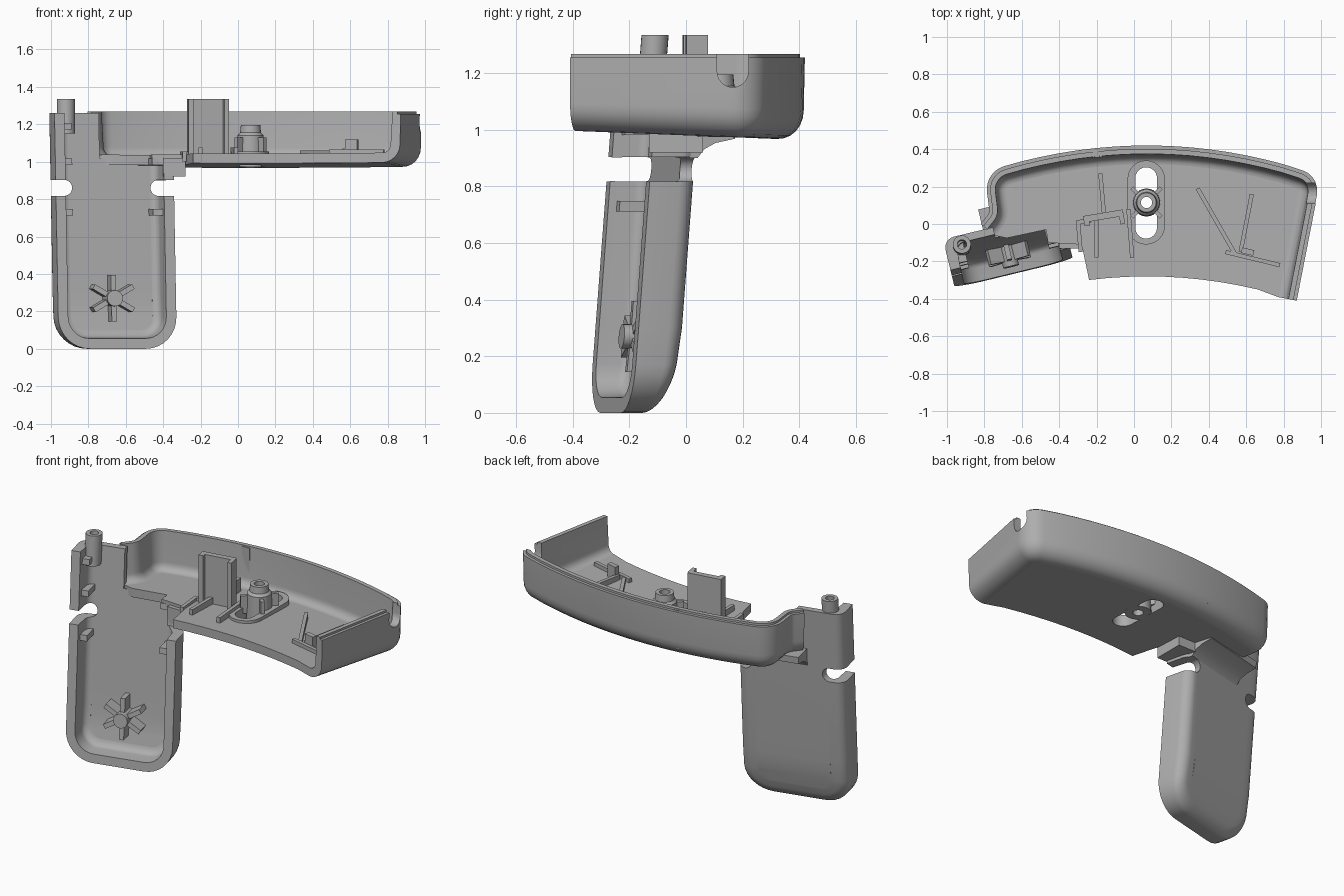
import bpy, bmesh, math
from mathutils import Vector

cube = bpy.data.objects.get("Cube")
if cube:
    bpy.data.objects.remove(cube)

grey = bpy.data.materials.new("mid_grey")
grey.use_nodes = True
grey.diffuse_color = (0.42, 0.42, 0.42, 1)
grey.node_tree.nodes["Principled BSDF"].inputs["Base Color"].default_value = (0.42, 0.42, 0.42, 1)
parts = []


# Coordinate frames: plain world, sloping tray, leaning turned grip
def world(x, y, z):
    return Vector((x, y, z))


def tray(x, y, z):
    return Vector((x, y, z - 0.04 * y * min(1, max(0, (1.25 - z) / 0.25))))


def grip(u, z, v):
    v *= 1 - 0.3 * max(0, (0.3 - z) / 0.3) ** 2
    v += 0.078 * (z - 0.1)
    return Vector((-0.96 + 0.972 * u - 0.235 * v, -0.335 + 0.235 * u + 0.972 * v, z))


def finish(name, bm):
    bmesh.ops.recalc_face_normals(bm, faces=bm.faces)
    mesh = bpy.data.meshes.new(name)
    bm.to_mesh(mesh)
    bm.free()
    mesh.materials.append(grey)
    ob = bpy.data.objects.new(name, mesh)
    bpy.context.scene.collection.objects.link(ob)
    parts.append(ob)
    return ob


def rounded(corners, steps=8):
    """Polyline from (x, y, radius) corners."""
    out = []
    for i, (x, y, r) in enumerate(corners):
        p = Vector((x, y))
        if r == 0:
            out.append(p)
            continue
        a = (Vector(corners[i - 1][:2]) - p).normalized()
        b = (Vector(corners[i + 1][:2]) - p).normalized()
        half = a.angle(b) / 2
        mid = p + (a + b).normalized() * r / math.sin(half)
        s = p + a * r / math.tan(half) - mid
        e = p + b * r / math.tan(half) - mid
        turn = s.angle(e)
        for k in range(steps + 1):
            t = k / steps
            out.append(mid + (s * math.sin((1 - t) * turn) + e * math.sin(t * turn)) / math.sin(turn))
    return out


def offset(path, d):
    """Shift an open path to its left by d."""
    out = []
    for i, p in enumerate(path):
        a = (p - path[i - 1]).normalized() if i else None
        b = (path[i + 1] - p).normalized() if i < len(path) - 1 else a
        a = a or b
        t = (a + b).normalized()
        out.append(p + Vector((-t.y, t.x)) * d / max(0.5, t.dot(a)))
    return out


def skin(name, rings, closed):
    """Bridge closed rings of points, capping the ends of an open run."""
    bm = bmesh.new()
    vs = [[bm.verts.new(p) for p in ring] for ring in rings]
    n = len(vs[0])
    for i in range(len(vs) if closed else len(vs) - 1):
        a, b = vs[i], vs[(i + 1) % len(vs)]
        for j in range(n):
            k = (j + 1) % n
            bm.faces.new((a[j], a[k], b[k], b[j]))
    if not closed:
        bm.faces.new(vs[0])
        bm.faces.new(vs[-1])
    return finish(name, bm)


def sweep(name, path, section, place):
    lines = [(offset(path, d), h) for d, h in section]
    return skin(name, [[place(l[i].x, l[i].y, h) for l, h in lines] for i in range(len(path))], False)


def lathe(name, profile, place, n=24):
    rings = [[place(r * math.cos(a), r * math.sin(a), z) for r, z in profile]
             for a in (math.tau * i / n for i in range(n))]
    return skin(name, rings, True)


def prism(name, pts, lo, hi, place=world, cuts=()):
    bm = bmesh.new()
    a, b = ([bm.verts.new((p[0], p[1], h)) for p in pts] for h in (lo, hi))
    bm.faces.new(a)
    bm.faces.new(b)
    for i in range(len(pts)):
        k = (i + 1) % len(pts)
        bm.faces.new((a[i], a[k], b[k], b[i]))
    for c in cuts:
        bmesh.ops.bisect_plane(bm, geom=bm.verts[:] + bm.edges[:] + bm.faces[:],
                               plane_co=(0, c, 0), plane_no=(0, 1, 0))
    for v in bm.verts:
        v.co = place(*v.co)
    return finish(name, bm)


def rect(x0, x1, y0, y1):
    return [(x0, y0), (x1, y0), (x1, y1), (x0, y1)]


def bar(name, a, b, width, z0, z1):
    a, b = Vector(a), Vector(b)
    t = (b - a).normalized() * width / 2
    s = Vector((-t.y, t.x))
    return prism(name, [a + s, a - s, b - s, b + s], z0, z1)


def stadium(a, b, r, n=12):
    a, b = Vector(a), Vector(b)
    base = math.atan2(b.y - a.y, b.x - a.x)
    return [c + r * Vector((math.cos(t), math.sin(t))) for c, start in ((b, base - math.pi / 2), (a, base + math.pi / 2))
            for t in (start + math.pi * i / n for i in range(n + 1))]


def cut(targets, cutter):
    for ob in targets:
        mod = ob.modifiers.new("cut", 'BOOLEAN')
        mod.operation, mod.solver, mod.object = 'DIFFERENCE', 'EXACT', cutter
        bpy.context.view_layer.update()
        ev = ob.evaluated_get(bpy.context.evaluated_depsgraph_get())
        mesh = bpy.data.meshes.new_from_object(ev)
        ob.modifiers.clear()
        ob.data = mesh
    parts.remove(cutter)
    bpy.data.objects.remove(cutter)


def arc(cx, cy, rx, ry, forward=True, n=6):
    ts = [math.pi / 2 * i / n for i in range(n + 1)]
    return [(cx - rx * math.cos(t), cy + ry * math.sin(t)) for t in (ts if forward else ts[::-1])]


# Tray wall with rounded lower edge and stepped lip
back = [(x / 10, 0.42 - (x / 10 - 0.07) ** 2 / 5.3, 0) for x in range(8, -7, -1)]
tray_path = rounded([(0.87, -0.41, 0), (1.0, 0.255, 0.12)] + back +
                    [(-0.8, 0.28, 0.13), (-0.772, 0.06, 0.05), (-0.82, 0.0, 0)])
tray_section = ([(0, 1.255)] + arc(0.1, 1.08, 0.096, -0.1) + arc(0.1, 1.085, 0.045, -0.05, False) +
                [(0.045, 1.268), (0.018, 1.268), (0.018, 1.255)])
wall = sweep("tray_wall", tray_path, tray_section, tray)
cut([wall], prism("notch_cutter", stadium((0.165, 1.205), (0.165, 1.4), 0.055), 0.85, 1.1,
                  lambda y, z, x: Vector((x, y, z))))

# Tray floor with slot
front = [(x, -0.28 - (x - 0.07) ** 2 / 5) for x in (-0.24 + 0.1 * i for i in range(10))]
edge = [(-0.68, -0.075), (-0.47, -0.03), (-0.46, -0.1), (-0.28, -0.11)]
floor = prism("tray_floor", [tuple(p) for p in offset(tray_path, 0.1)] + edge + front, 0.98, 1.035, tray)
rim = prism("slot_rim", stadium((0.065, -0.01), (0.065, 0.24), 0.1), 1.01, 1.055)
cut([floor, rim], prism("slot_cutter", stadium((0.065, -0.02), (0.065, 0.245), 0.058), 0.8, 1.2))

# Screw boss with four fins
lathe("screw_boss", [(0.03, 0.975), (0.075, 0.975), (0.07, 1.14), (0.056, 1.155), (0.052, 1.195), (0.03, 1.195)],
      lambda x, y, z: Vector((x + 0.067, y + 0.115, z)))
for i in range(4):
    d = Vector((1, 1)) if i % 2 else Vector((1, -1))
    d = d.normalized() * (1 if i < 2 else -1)
    c = Vector((0.067, 0.115))
    bar("boss_fin", c + d * 0.055, c + d * 0.11, 0.022, 1.02, 1.13)

# Tall bracket and floor ribs
bar("bracket_back", (-0.27, 0.025), (-0.06, 0.06), 0.035, 1.0, 1.335)
bar("bracket_left", (-0.255, 0.04), (-0.25, -0.01), 0.03, 1.0, 1.335)
bar("bracket_right", (-0.07, 0.06), (-0.06, 0.0), 0.025, 1.0, 1.335)
for a, b, top in (((-0.18, 0.27), (-0.16, 0.05), 1.11), ((-0.03, 0.08), (-0.01, -0.18), 1.075),
                  ((-0.2, 0.03), (-0.2, -0.18), 1.075), ((0.34, 0.19), (0.54, -0.16), 1.06),
                  ((0.63, 0.16), (0.57, -0.15), 1.07), ((0.49, -0.15), (0.78, -0.22), 1.065),
                  ((-0.3, 0.02), (-0.285, -0.15), 1.055), ((-0.3, 0.01), (-0.23, 0.02), 1.055)):
    bar("floor_rib", a, b, 0.022, 1.0, top)
bar("floor_stop", (0.575, -0.14), (0.64, -0.155), 0.03, 1.0, 1.12)
bar("wall_rib", (-0.195, 0.39), (-0.195, 0.355), 0.05, 1.02, 1.26)

# Grip shell: U-shaped rim wall and back plate
grip_path = rounded([(0, 1.26, 0), (0, 0.8, 0), (0, 0.3, 0), (0, 0, 0.17),
                     (0.65, 0, 0.17), (0.65, 0.3, 0), (0.65, 0.98, 0)])
grip_section = ([(0, 0), (0.055, 0)] + arc(0.1, 0.09, 0.04, 0.04) + [(0.1, 0.17)] +
                arc(0.06, 0.11, 0.06, 0.06, False))
grip_wall = sweep("grip_wall", grip_path, grip_section, grip)
plate = [tuple(p) for p in offset(grip_path, 0.1)] + [(0.55, 1.02), (0.275, 1.02), (0.275, 1.26)]
grip_back = prism("grip_back", plate, 0.13, 0.17, grip, (0.3, 0.24, 0.18))
for a, b in (((-0.93, 0.86), (-1.2, 0.86)), ((-0.425, 0.86), (-0.15, 0.86))):
    cut([grip_wall, grip_back], prism("hole_cutter", stadium(a, b, 0.043), -0.6, 0.4,
                                      lambda x, z, y: Vector((x, y, z))))

# Neck fillet joining grip and tray
prism("neck", [(0.14, 0.9), (0.17, 0.9), (0.19, 0.93), (0.23, 0.953), (0.3, 0.968), (0.3, 1.01), (0.14, 1.01)],
      0.22, 0.64, lambda v, z, u: grip(u, z, v))
prism("neck_tab", rect(-0.4, -0.28, -0.13, 0.06), 0.92, 1.02)

# Grip clips and hollow post
for u0, u1, z in ((0.04, 0.1, 0.73), (0.04, 0.1, 1.0), (0.04, 0.1, 1.19), (0.54, 0.61, 0.73), (0.54, 0.61, 1.0)):
    prism("grip_clip", rect(u0, u1, z - 0.018, z + 0.018), 0.03, 0.14, grip)
lathe("corner_post", [(0.025, 1.15), (0.048, 1.15), (0.048, 1.335), (0.025, 1.335)],
      lambda x, y, z: Vector((x - 0.92, y - 0.115 + 0.078 * (z - 1.26), z)))

# Star-shaped boss in the grip
for i in range(6):
    a = math.tau * (i + 0.5) / 6 + 0.0
    d = Vector((math.cos(a), math.sin(a)))
    s = Vector((-d.y, d.x)) * 0.014
    c = Vector((0.32, 0.27))
    prism("star_fin", [c + s, c - s, c + d * 0.125 - s, c + d * 0.125 + s], 0.05, 0.14, grip)
prism("star_hub", stadium((0.32, 0.27), (0.3201, 0.27), 0.043), 0.02, 0.14, grip)

# Smooth curved surfaces, keep hard edges
bpy.ops.object.select_all(action='DESELECT')
for ob in parts:
    ob.select_set(True)
bpy.context.view_layer.objects.active = parts[0]
bpy.ops.object.shade_smooth_by_angle(angle=math.radians(30))
